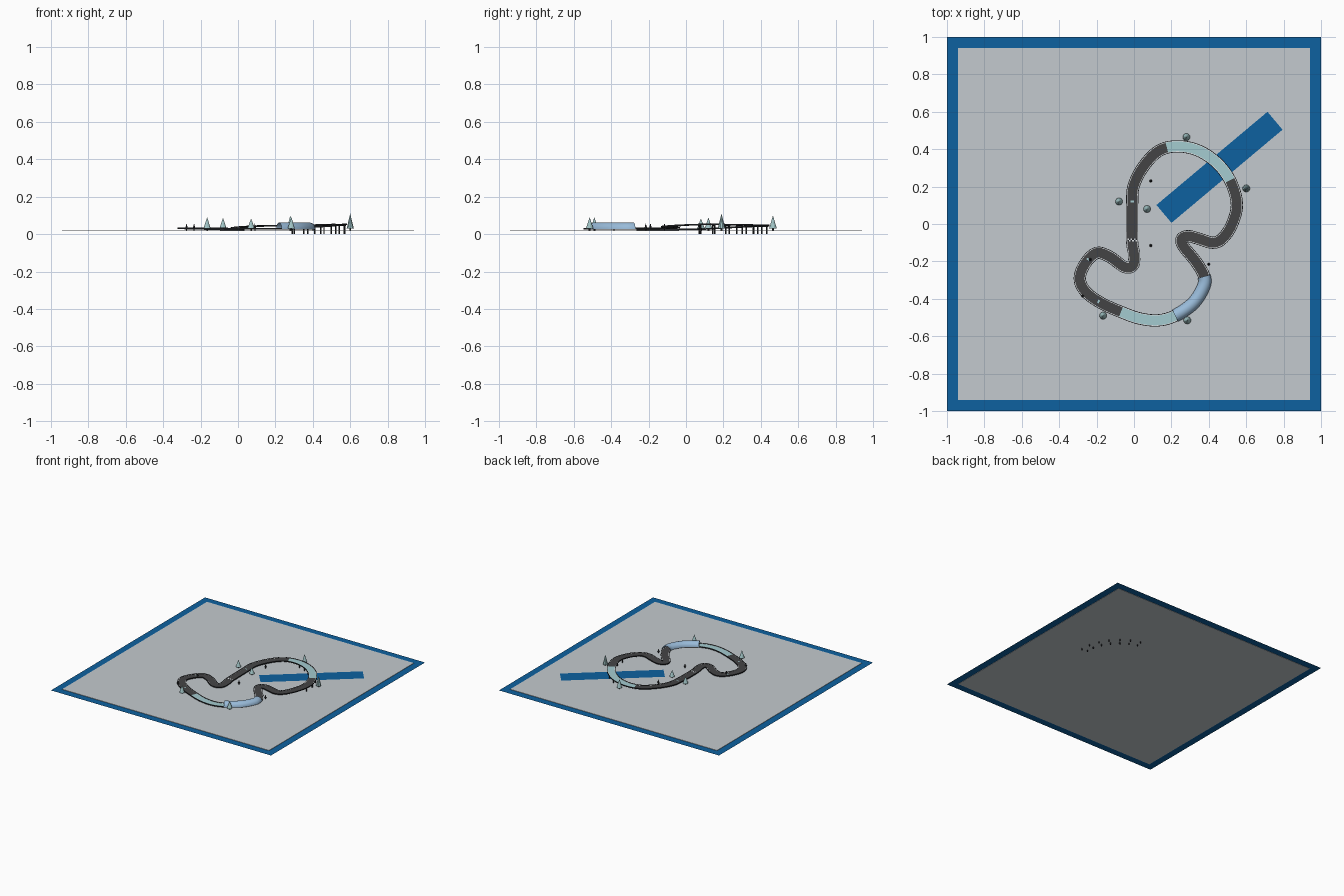
import bpy
import math
from mathutils import Vector

cube = bpy.data.objects.get("Cube")
if cube:
    bpy.data.objects.remove(cube, do_unlink=True)


def material(name, r, g, b):
    m = bpy.data.materials.new(name)
    m.use_nodes = True
    m.diffuse_color = (r, g, b, 1)
    bsdf = next(n for n in m.node_tree.nodes if n.type == 'BSDF_PRINCIPLED')
    bsdf.inputs["Base Color"].default_value = (r, g, b, 1)
    return m


SNOW = material("snow grey", .55, .59, .62)
WATER = material("deep blue", .004, .12, .35)
ASPHALT = material("asphalt", .058, .058, .06)
ICE = material("pale ice", .37, .6, .63)
GLASS = material("tunnel blue", .32, .5, .7)
TREE = material("frosty teal", .36, .56, .57)
DARK = material("dark steel", .02, .022, .025)
LINE = material("line white", .75, .78, .8)

GROUND = .0205


def mesh_object(name, verts, faces, mats, face_mats=None):
    me = bpy.data.meshes.new(name)
    me.from_pydata(verts, [], faces)
    for m in mats:
        me.materials.append(m)
    if face_mats:
        me.polygons.foreach_set("material_index", face_mats)
    ob = bpy.data.objects.new(name, me)
    bpy.context.collection.objects.link(ob)
    return ob


def plate(name, x, y, z, length, width, mat, angle=0):
    a, b = length / 2, width / 2
    ob = mesh_object(name, [(-a, -b, 0), (a, -b, 0), (a, b, 0), (-a, b, 0)], [(0, 1, 2, 3)], [mat])
    ob.location = (x, y, z)
    ob.rotation_euler.z = angle
    return ob


def cone(name, x, y, z, height, r1, r2, mat, sides=8):
    bpy.ops.mesh.primitive_cone_add(vertices=sides, radius1=r1, radius2=r2, depth=height,
                                    location=(x, y, z + height / 2))
    ob = bpy.context.object
    ob.name = name
    ob.data.materials.append(mat)
    return ob


# Ground slab, surrounding water and river
bpy.ops.mesh.primitive_cube_add(size=1, location=(0, 0, .018))
slab = bpy.context.object
slab.name = "ground_slab"
slab.scale = (1.88, 1.88, .005)
slab.data.materials.append(SNOW)
plate("water_sheet", 0, 0, .0175, 2, 2, WATER)
plate("river", .457, .303, GROUND + .001, .775, .125, WATER, math.radians(40))

# Track centre line: x and y in hundredths, z in thousandths
CONTROL = [(-1, -9, 25), (-1, 10, 28), (0, 21, 35), (6, 32, 41), (14, 39.5, 45), (24, 41.5, 47),
           (35, 39, 48), (45, 32, 50), (52, 22, 52), (55, 10, 53), (52, -1, 49), (47, -8, 44),
           (42, -10, 40), (35, -8, 37), (29, -6.5, 35), (25.5, -8, 33), (26.5, -12, 32),
           (33, -20, 30), (37.5, -28, 29), (37, -34, 29), (31.5, -42.5, 29), (22, -49, 29),
           (13, -51.5, 29), (3, -50.5, 30), (-7, -47, 31), (-18, -42, 32), (-26, -36, 33),
           (-29, -29, 33), (-26, -21, 31), (-20, -15.5, 29), (-13, -17.5, 27), (-5, -23, 25),
           (-.5, -22, 25), (0, -16, 25)]
POINTS = [Vector((x / 100, y / 100, z / 1000)) for x, y, z in CONTROL]
STEPS = 8
COUNT = len(POINTS)


def track_at(t):
    """Position and sideways direction on the closed smooth centre line."""
    i, f = int(t), t - int(t)
    a, b, c, d = (POINTS[(i + k) % COUNT] for k in (-1, 0, 1, 2))
    pos = b + f * (c - a) / 2 + f * f * (a - 2.5 * b + 2 * c - d / 2) + f ** 3 * (1.5 * (b - c) + (d - a) / 2)
    tan = (c - a) / 2 + 2 * f * (a - 2.5 * b + 2 * c - d / 2) + 3 * f * f * (1.5 * (b - c) + (d - a) / 2)
    return pos, Vector((tan.y, -tan.x, 0)).normalized()


def sweep(name, profile, mats, rule, start=0, end=COUNT):
    """Sweep a closed cross-section along the track."""
    loop = end - start == COUNT
    rings = int((end - start) * STEPS) + (0 if loop else 1)
    n = len(profile)
    verts, faces, face_mats = [], [], []
    for r in range(rings):
        pos, side = track_at(start + r / STEPS)
        verts += [pos + side * s + Vector((0, 0, h)) for s, h in profile]
    for r in range(rings if loop else rings - 1):
        q = (r + 1) % rings
        for k in range(n):
            m = (k + 1) % n
            faces.append((r * n + k, q * n + k, q * n + m, r * n + m))
            face_mats.append(rule(start + r / STEPS, k))
    return mesh_object(name, verts, faces, mats, face_mats)


def surface_rule(t, k):
    icy = 4.375 <= t < 7.875 or 21 <= t < 24
    if k in (0, 2):
        return 1
    return 2 if k == 1 and icy else 0


# Road deck with painted edge lines and icy stretches
sweep("road", [(-.029, 0), (-.026, 0), (.026, 0), (.029, 0), (.029, -.004), (-.029, -.004)],
      [ASPHALT, LINE, ICE], surface_rule)

# Low barriers on both edges
for label, s in (("left", -1), ("right", 1)):
    sweep(label + "_barrier", [(s * .029, .003), (s * .0325, .003), (s * .0325, -.005), (s * .029, -.005)],
          [DARK], lambda t, k: 0)

# Half-round tunnel shell
arc = [math.pi * k / 12 for k in range(13)]
shell = [(.035 * math.cos(a), .035 * math.sin(a) - .002) for a in arc]
shell += [(.032 * math.cos(a), .032 * math.sin(a) - .002) for a in reversed(arc)]
tunnel = sweep("tunnel", shell, [GLASS], lambda t, k: 0, 18, 21)
bpy.context.view_layer.objects.active = tunnel
bpy.ops.object.select_all(action='DESELECT')
tunnel.select_set(True)
bpy.ops.object.shade_smooth_by_angle()

# Bridge pillars in pairs, with a cross beam each
for i in range(7):
    pos, side = track_at(5.5 + i * .62)
    for s in (-.024, .024):
        p = pos + side * s
        cone("bridge_pillar", p.x, p.y, 0, p.z - .003, .004, .004, DARK, 6)
    bpy.ops.mesh.primitive_cube_add(size=1, location=pos - Vector((0, 0, .006)))
    beam = bpy.context.object
    beam.name = "bridge_beam"
    beam.scale = (.06, .006, .005)
    beam.rotation_euler.z = math.atan2(side.y, side.x)
    beam.data.materials.append(DARK)

# Checkered start line
pos, side = track_at(0)
for row in range(2):
    for col in range(6):
        mat = LINE if (row + col) % 2 else DARK
        plate("start_check", pos.x - .0217 + col * .0087, pos.y + row * .008, pos.z + .001, .0087, .008, mat)

# Small ice patches on the road
for t in (1.15, 25.1, 28.3):
    pos, side = track_at(t)
    plate("ice_patch", pos.x, pos.y, pos.z + .0015, .018, .01, ICE, math.atan2(side.y, side.x))

# Conical trees on short trunks
for x, y, top in ((.28, .465, .1), (.6, .19, .11), (-.08, .12, .088), (.07, .08, .083),
                  (-.165, -.49, .09), (.285, -.515, .09)):
    cone("tree_trunk", x, y, GROUND, .012, .005, .005, DARK, 6)
    cone("tree_crown", x, y, .031, top - .031, .02, 0, TREE, 10)

# Small dark saplings
for x, y in ((.09, .23), (.09, -.115), (.4, -.215), (-.275, -.385), (-.235, -.19)):
    cone("sapling_stem", x, y, GROUND, .012, .003, .003, DARK, 6)
    cone("sapling_crown", x, y, .031, .027, .008, 0, DARK, 6)
